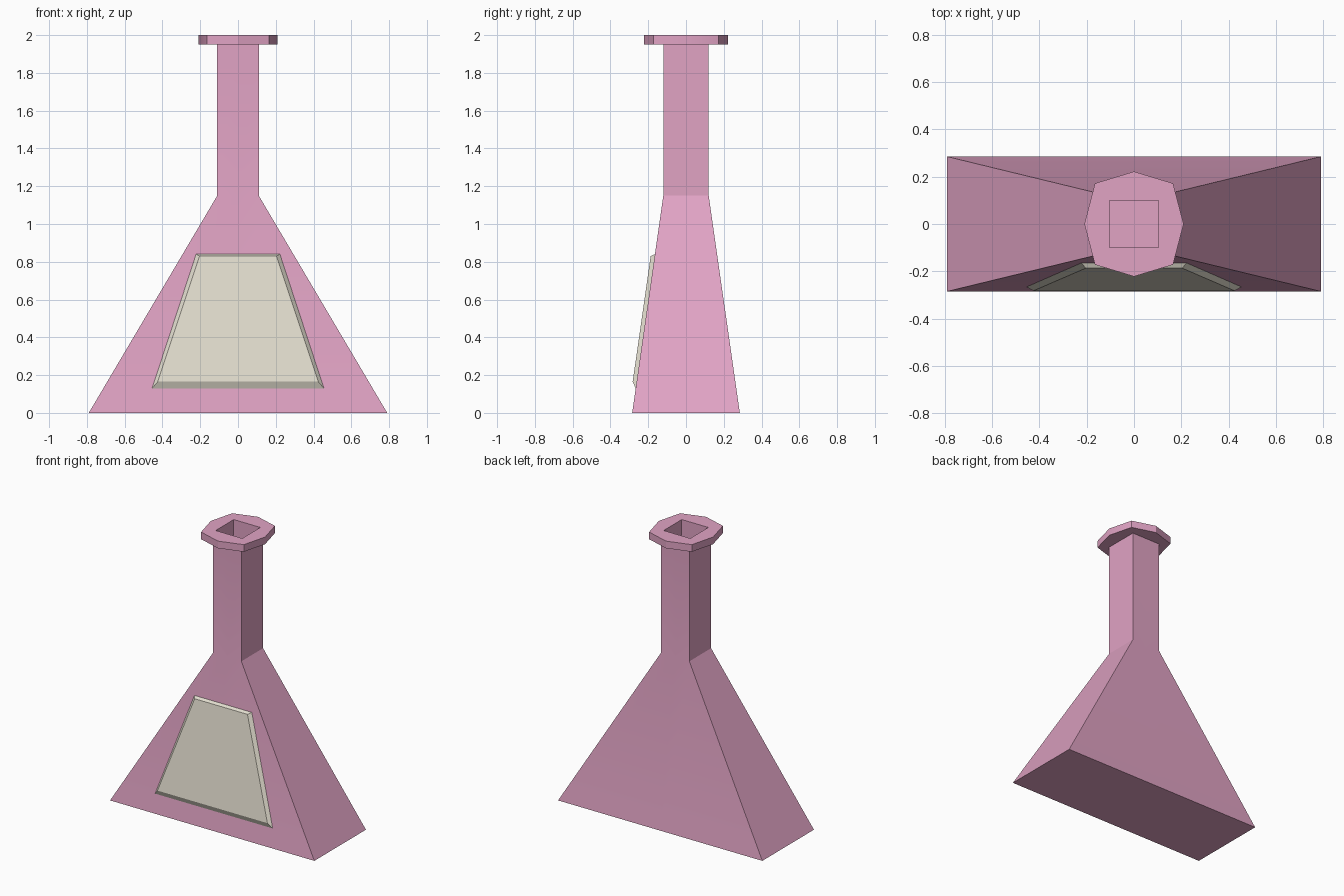
import bpy
import bmesh
import math

cube = bpy.data.objects.get("Cube")
if cube:
    bpy.data.objects.remove(cube, do_unlink=True)


def material(name, color):
    mat = bpy.data.materials.new(name)
    mat.use_nodes = True
    mat.diffuse_color = color
    mat.node_tree.nodes["Principled BSDF"].inputs["Base Color"].default_value = color
    return mat


def loft(name, rings, mat, smooth_angle=0):
    """Skin rings of equal length in order and cap both ends."""
    bm = bmesh.new()
    loops = [[bm.verts.new(p) for p in ring] for ring in rings]
    for low, high in zip(loops, loops[1:]):
        for i in range(len(low)):
            j = (i + 1) % len(low)
            bm.faces.new((low[i], low[j], high[j], high[i]))
    bm.faces.new(loops[0][::-1])
    bm.faces.new(loops[-1])
    bmesh.ops.recalc_face_normals(bm, faces=bm.faces)
    mesh = bpy.data.meshes.new(name)
    bm.to_mesh(mesh)
    bm.free()
    mesh.materials.append(mat)
    obj = bpy.data.objects.new(name, mesh)
    bpy.context.collection.objects.link(obj)
    if smooth_angle:
        bpy.context.view_layer.objects.active = obj
        obj.select_set(True)
        bpy.ops.object.shade_smooth_by_angle(angle=math.radians(smooth_angle))
        obj.select_set(False)
    return obj


def eight_ring(z, cx, cy, ax, ay):
    """Ring with corners at (cx, cy) and side midpoints at ax and ay."""
    return [(ax, 0, z), (cx, cy, z), (0, ay, z), (-cx, cy, z),
            (-ax, 0, z), (-cx, -cy, z), (0, -ay, z), (cx, -cy, z)]


def box_ring(z, x, y):
    return eight_ring(z, x, y, x, y)


pink = material("Pink", (0.75, 0.366, 0.552, 1))
cream = material("Cream", (0.776, 0.738, 0.63, 1))

# Flask: wedge body, square neck, eight-sided lip and square bore
BASE_Y, NECK_Y, SHOULDER_Z = 0.285, 0.12, 1.15
loft("flask", [
    box_ring(0, 0.79, BASE_Y),
    box_ring(SHOULDER_Z, 0.11, NECK_Y),
    box_ring(1.95, 0.11, NECK_Y),
    eight_ring(1.95, 0.165, 0.172, 0.21, 0.222),
    eight_ring(2.0, 0.165, 0.172, 0.21, 0.222),
    box_ring(2.0, 0.103, 0.1),
    box_ring(SHOULDER_Z, 0.103, 0.1),
], pink, 30)


# Label: bevelled trapezoid lying on the sloping front
def label_ring(bottom, top, bottom_x, top_x, raised):
    def front(z):
        return -BASE_Y + (BASE_Y - NECK_Y) * z / SHOULDER_Z - raised
    return [(-bottom_x, front(bottom), bottom), (bottom_x, front(bottom), bottom),
            (top_x, front(top), top), (-top_x, front(top), top)]


loft("front_label", [
    label_ring(0.13, 0.84, 0.455, 0.222, -0.005),
    label_ring(0.13, 0.84, 0.455, 0.222, 0),
    label_ring(0.165, 0.83, 0.425, 0.204, 0.021),
], cream)
